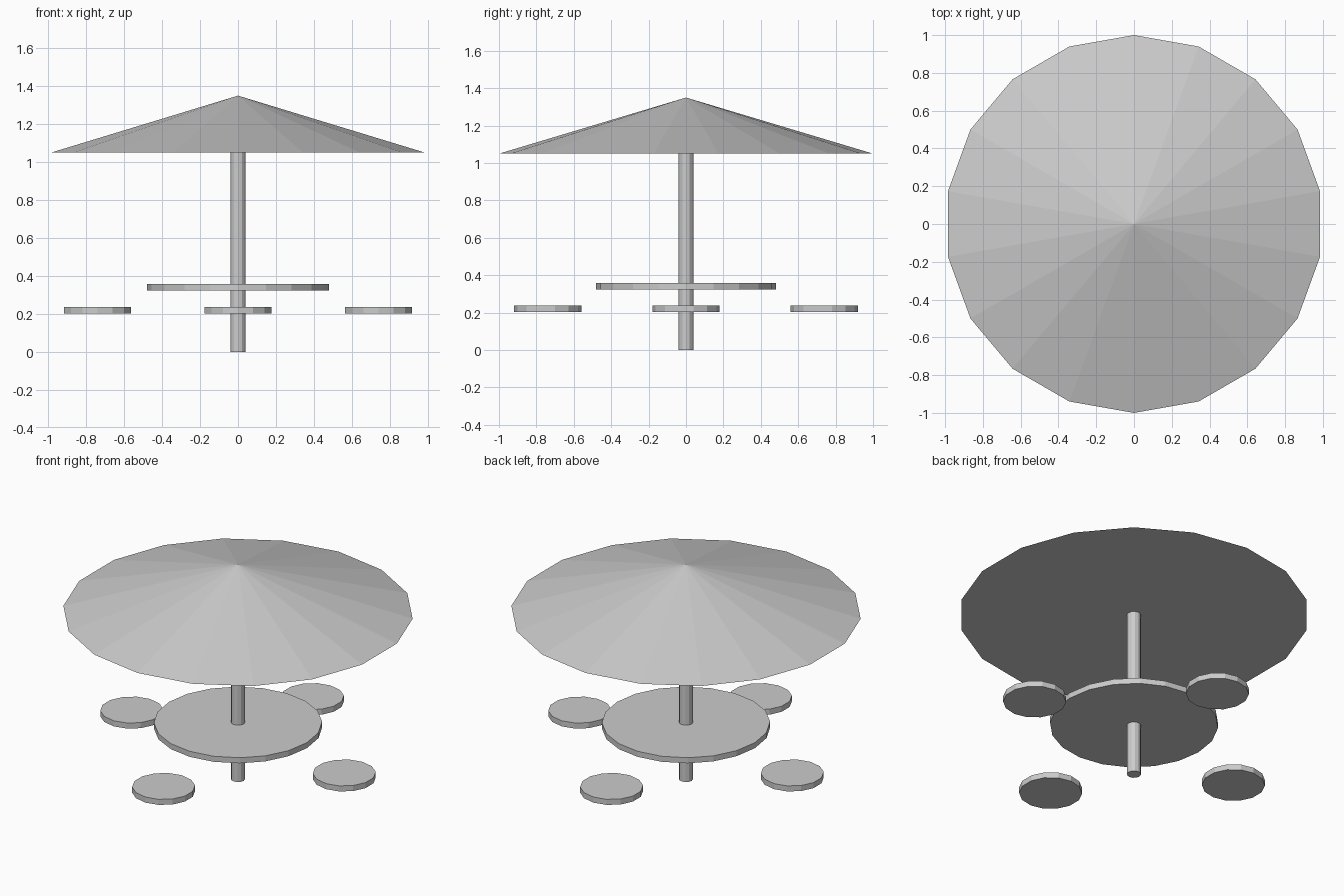
import bpy, math

if "Cube" in bpy.data.objects:
    bpy.data.objects.remove(bpy.data.objects["Cube"])


def disc(name, sides, radius, z0, z1, x=0, y=0, top=None, smooth=False):
    """Upright cylinder or cone between two heights, first vertex on +y."""
    h = z1 - z0
    top = radius if top is None else top
    bpy.ops.mesh.primitive_cone_add(vertices=sides, radius1=radius, radius2=top,
                                    depth=h, location=(x, y, z0 + h / 2))
    ob = bpy.context.object
    ob.name = name
    if smooth:
        bpy.ops.object.shade_smooth_by_angle(angle=math.radians(40))
    return ob


# Centre pole, table top and parasol
disc("pole", 12, 0.04, 0, 1.06)
disc("table_top", 20, 0.48, 0.323, 0.358)
disc("parasol", 18, 1.0, 1.05, 1.35, top=0)

# Four round seats around the table
for i in range(4):
    a = i * math.pi / 2
    disc(f"seat_{i + 1}", 14, 0.18, 0.203, 0.238,
         0.74 * math.cos(a), 0.74 * math.sin(a))
